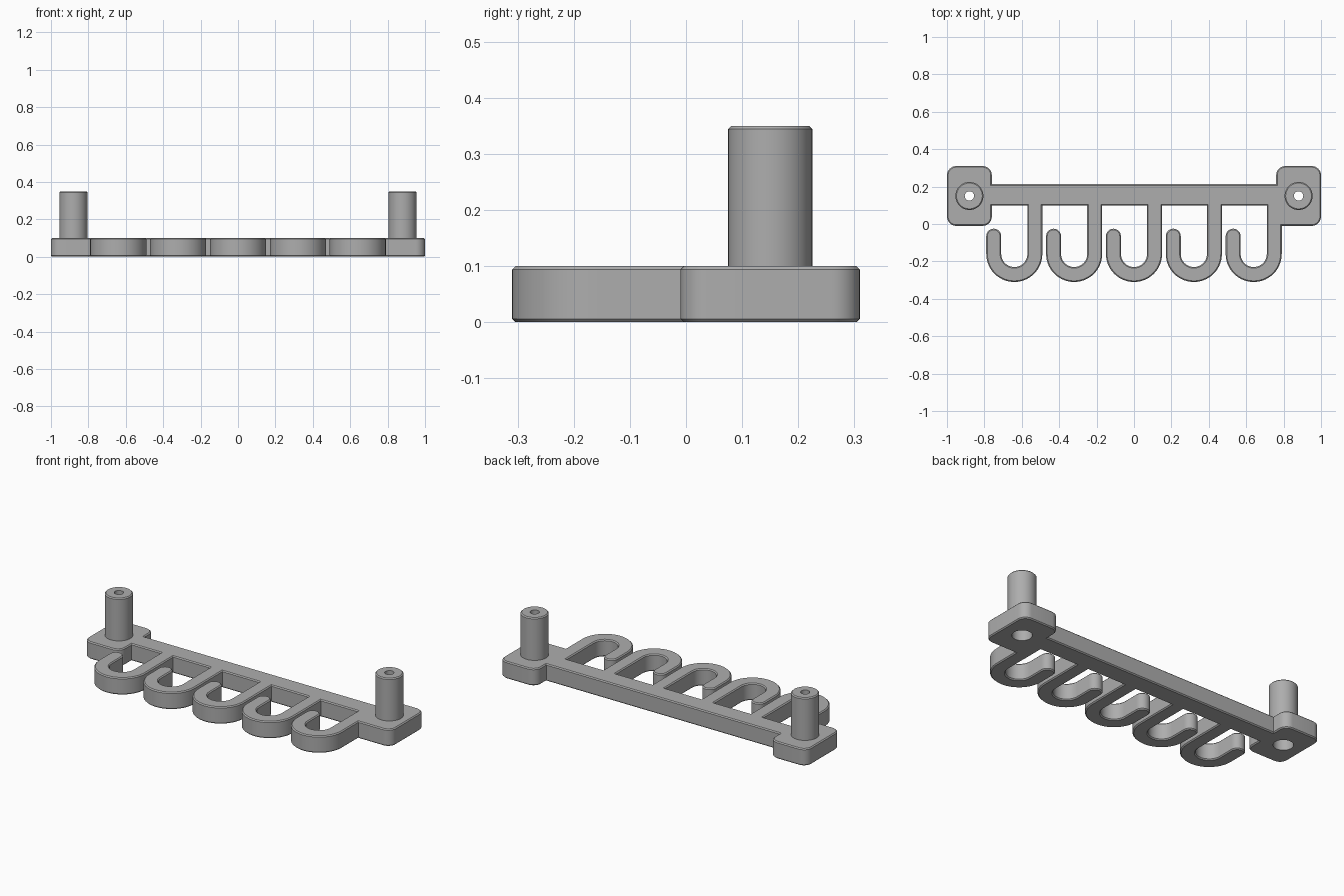
import bpy, bmesh
from math import sin, cos, radians, pi

if "Cube" in bpy.data.objects:
    bpy.data.objects.remove(bpy.data.objects["Cube"])

THICK, CHAMFER = 0.10, 0.006
BAR_BACK, BAR_FRONT = 0.213, 0.098
POST_X, POST_Y, BORE = 0.88, 0.15, 0.053

grey = bpy.data.materials.new("plastic grey")
GREY = (0.42, 0.42, 0.42, 1)
grey.diffuse_color = GREY
grey.use_nodes = True
grey.node_tree.nodes["Principled BSDF"].inputs["Base Color"].default_value = GREY


def arc(cx, cy, r, start, end, n):
    """Points along an arc, angles in degrees."""
    angles = [radians(start + (end - start) * i / n) for i in range(n + 1)]
    return [(cx + r * cos(a), cy + r * sin(a)) for a in angles]


def make_object(name, bm):
    bmesh.ops.recalc_face_normals(bm, faces=bm.faces)
    mesh = bpy.data.meshes.new(name)
    bm.to_mesh(mesh)
    bm.free()
    mesh.materials.append(grey)
    obj = bpy.data.objects.new(name, mesh)
    bpy.context.collection.objects.link(obj)
    return obj


def lathe(name, profile, x, y, sides=48):
    """Closed (radius, height) profile turned around a vertical axis."""
    bm = bmesh.new()
    rings = [[bm.verts.new((x + r * cos(2 * pi * i / sides), y + r * sin(2 * pi * i / sides), z))
              for i in range(sides)] for r, z in profile]
    for a, b in zip(rings, rings[1:] + rings[:1]):
        for i in range(sides):
            j = (i + 1) % sides
            bm.faces.new((a[i], a[j], b[j], b[i]))
    return make_object(name, bm)


def smooth(obj):
    bpy.ops.object.select_all(action="DESELECT")
    obj.select_set(True)
    bpy.context.view_layer.objects.active = obj
    bpy.ops.object.shade_smooth_by_angle(angle=radians(30))


# Outline: left mounting block, row of J hooks, right block, back of the bar
outline = arc(-0.95, 0.04, 0.05, 180, 270, 8) + arc(-0.81, 0.04, 0.05, 270, 360, 8)
outline.append((-0.76, BAR_FRONT))
for i in range(5):
    c = -0.64 + 0.32 * i
    outline.append((c + 0.07, BAR_FRONT))
    outline += arc(c, -0.16, 0.07, 0, -180, 20)
    outline += arc(c - 0.11, -0.065, 0.04, 0, 180, 14)
    outline += arc(c, -0.16, 0.15, 180, 360, 28)
    outline.append((c + 0.15, BAR_FRONT if i < 4 else -0.01))
outline += arc(0.95, 0.04, 0.05, 270, 360, 8) + arc(0.95, 0.26, 0.05, 0, 90, 8)
outline += arc(0.81, 0.26, 0.05, 90, 180, 8) + [(0.76, BAR_BACK), (-0.76, BAR_BACK)]
outline += arc(-0.81, 0.26, 0.05, 0, 90, 8) + arc(-0.95, 0.26, 0.05, 90, 180, 8)

# Hook rack: extruded outline with chamfered rims
bm = bmesh.new()
base = bm.faces.new([bm.verts.new((x, y, 0)) for x, y in outline])
top = bmesh.ops.extrude_face_region(bm, geom=[base], use_keep_orig=True)["geom"]
bmesh.ops.translate(bm, verts=[v for v in top if isinstance(v, bmesh.types.BMVert)], vec=(0, 0, THICK))
bmesh.ops.recalc_face_normals(bm, faces=bm.faces)
rims = [e for e in bm.edges if abs(e.verts[0].co.z - e.verts[1].co.z) < 1e-4]
bmesh.ops.bevel(bm, geom=rims, offset=CHAMFER, segments=1, affect="EDGES", clamp_overlap=False)
rack = make_object("hook_rack", bm)

# Bores through the mounting blocks
for side in (-1, 1):
    bpy.ops.mesh.primitive_cylinder_add(vertices=48, radius=BORE, depth=0.4,
                                        location=(side * POST_X, POST_Y, 0))
    cutter = bpy.context.object
    cutter.hide_render = True
    cut = rack.modifiers.new("bore", "BOOLEAN")
    cut.operation, cut.solver, cut.object = "DIFFERENCE", "EXACT", cutter
    bpy.ops.object.select_all(action="DESELECT")
    bpy.context.view_layer.objects.active = rack
    bpy.ops.object.modifier_apply(modifier=cut.name)
    bpy.data.objects.remove(cutter)
smooth(rack)

# Hollow posts: stepped bore inside, chamfered top rim
profile = [(0.075, THICK - 0.01), (0.075, 0.344), (0.069, 0.35), (0.025, 0.35),
           (0.025, 0.25), (BORE, 0.25), (BORE, THICK - 0.01)]
for name, side in (("right_post", -1), ("left_post", 1)):
    smooth(lathe(name, profile, side * POST_X, POST_Y))
